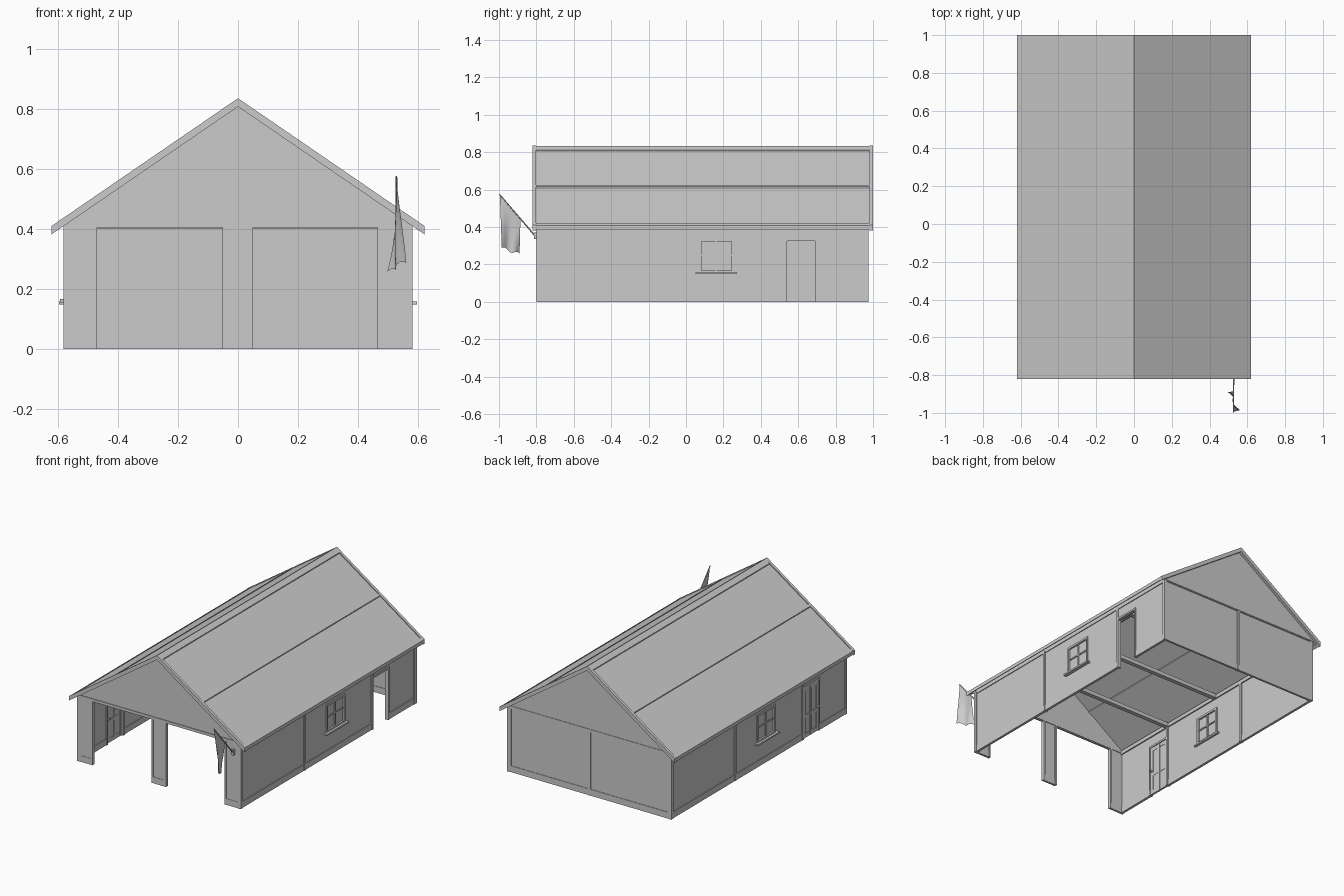
import bpy, bmesh, math
from mathutils import Vector

if "Cube" in bpy.data.objects:
    bpy.data.objects.remove(bpy.data.objects["Cube"])

parts = {}
FRONT, BACK, W, H = -0.80, 0.975, 0.58, 0.41


def hexa(name, co):
    """Add a six-sided block from 4 bottom + 4 top corners to the named part."""
    bm = parts.setdefault(name, bmesh.new())
    v = [bm.verts.new(c) for c in co]
    for f in ((0, 3, 2, 1), (4, 5, 6, 7), (0, 1, 5, 4), (1, 2, 6, 5), (2, 3, 7, 6), (3, 0, 4, 7)):
        bm.faces.new([v[i] for i in f])


def box(name, x0, x1, y0, y1, z0, z1):
    hexa(name, [(x, y, z) for z in (z0, z1) for x, y in ((x0, y0), (x1, y0), (x1, y1), (x0, y1))])


def roof_strip(name, x0, x1, y0, y1, d0, d1):
    """Sloping strip on both roof halves, d = depth below the roof surface."""
    z = lambda x, d: 0.835 - 0.685 * x - d
    for s in (1, -1):
        hexa(name, [(s * x, y, z(x, d)) for d in (d1, d0)
                    for x, y in ((x0, y0), (x1, y0), (x1, y1), (x0, y1))])


# side walls: the left one is the right one turned half a circle about the plan centre
def side_wall(s):
    label = "right" if s > 0 else "left"

    def b(part, x0, x1, y0, y1, z0, z1):
        c = (FRONT + BACK) / 2
        ya, yb = sorted((c + s * (y0 - c), c + s * (y1 - c)))
        xa, xb = sorted((s * x0, s * x1))
        box(label + "_" + part, xa, xb, ya, yb, z0, z1)

    wi, wo = 0.563, 0.573
    wy0, wy1, wz0, wz1 = 0.07, 0.255, 0.155, 0.335
    dy0, dy1, dz = 0.54, 0.69, 0.325
    for y0, y1, z0, z1 in ((FRONT, wy0, 0, H), (wy0, wy1, 0, wz0), (wy0, wy1, wz1, H),
                           (wy1, dy0, 0, H), (dy0, dy1, dz, H), (dy1, BACK, 0, H)):
        b("wall", wi, wo, y0, y1, z0, z1)
    # posts, base boards and top plate
    for y0, y1 in ((FRONT, FRONT + .015), (-.158, -.142), (.525, .54), (BACK - .015, BACK)):
        b("posts", 0.555, W, y0, y1, 0, H)
    for y0, y1 in ((FRONT, dy0), (dy1, BACK)):
        b("base_board", 0.561, 0.577, y0, y1, 0, 0.04)
    b("top_plate", 0.555, 0.578, FRONT, BACK, H - .012, H + .012)
    # window with glass, frame, crossbars and sill
    t = 0.013
    b("window_glass", 0.567, 0.569, wy0, wy1, wz0, wz1)
    for y0, y1, z0, z1 in ((wy0, wy0 + t, wz0, wz1), (wy1 - t, wy1, wz0, wz1),
                           (wy0, wy1, wz1 - t, wz1), (wy0, wy1, wz0, wz0 + t)):
        b("window_frame", 0.556, W, y0, y1, z0, z1)
    ym, zm = (wy0 + wy1) / 2, wz0 + 0.095
    b("window_bars", 0.561, 0.575, ym - .004, ym + .004, wz0, wz1)
    b("window_bars", 0.561, 0.575, wy0, wy1, zm - .004, zm + .004)
    b("window_sill", 0.55, 0.595, wy0 - .018, wy1 + .018, wz0 - .007, wz0 + .003)
    # door casing
    b("door_casing", 0.558, W, dy1, dy1 + .012, 0, dz + .012)
    b("door_casing", 0.558, W, dy0, dy1, dz, dz + .012)
    # closed door only on the left side
    if s < 0:
        b("door", 0.566, 0.572, dy0, dy1, 0.004, dz)
        m = (dy0 + dy1) / 2
        for y0, y1 in ((dy0, dy0 + .02), (m - .008, m + .008), (dy1 - .02, dy1)):
            b("door_rails", 0.563, 0.577, y0, y1, 0.004, dz)
        for z0, z1 in ((.004, .03), (.13, .15), (.3, dz)):
            b("door_rails", 0.564, 0.576, dy0, dy1, z0, z1)
        b("door_knob", 0.55, 0.592, dy1 - .015, dy1 - .005, .155, .167)


side_wall(1)
side_wall(-1)

# back wall with posts, base board and beam
box("back_wall", -.57, .57, BACK - .012, BACK - .004, 0, H)
for x0, x1 in ((-W, -.565), (-.008, .008), (.565, W)):
    box("back_posts", x0, x1, BACK - .02, BACK + .002, 0, H)
box("back_base_board", -.575, .575, BACK - .015, BACK - .001, 0, .04)

# three front piers with edge trim and base board
for x0, x1 in ((-W, -.47), (-.052, .05), (.465, W)):
    box("front_piers", x0 + .002, x1 - .002, FRONT + .003, FRONT + .012, 0, H)
    for a in (x0, x1 - .011):
        box("pier_trim", a, a + .011, FRONT, FRONT + .02, 0, H)
    box("pier_base_board", x0 + .001, x1 - .001, FRONT + .001, FRONT + .015, 0, .04)

# gables and their beams
for name, y, o in (("front", FRONT, 0), ("back", BACK, -.01)):
    bm = parts.setdefault(name + "_gable", bmesh.new())
    f = bm.faces.new([bm.verts.new((x, y + .003 + o, z)) for x, z in
                      ((-W, .405), (W, .405), (W, .42), (0, .818), (-W, .42))])
    r = bmesh.ops.extrude_face_region(bm, geom=[f])
    bmesh.ops.translate(bm, vec=(0, .008, 0), verts=[g for g in r["geom"] if isinstance(g, bmesh.types.BMVert)])
    box(name + "_beam", -W, W, y - .001 + o * 1.2, y + .016 + o * 1.2, .41, .425)

# tie beams inside
for y in (-.36, .0875, .53):
    box("tie_beams", -.565, .565, y - .014, y + .014, .40, .425)

# roof panels, barge boards, battens and ridge cap
roof_strip("roof_panels", 0, .615, -.815, .995, .007, .018)
for y in (-.82, .982):
    roof_strip("barge_boards", 0, .62, y, y + .018, 0, .028)
for x0, x1 in ((0, .03), (.306, .318), (.603, .62)):
    roof_strip("roof_battens", x0, x1, -.818, .998, .001, .024)

# flag pole and wall bracket
p0, p1 = Vector((.527, -.80, .345)), Vector((.527, -.997, .575))
bm = parts.setdefault("flag_pole", bmesh.new())
d = p1 - p0
mat = d.to_track_quat('Z', 'Y').to_matrix().to_4x4()
mat.translation = (p0 + p1) / 2
bmesh.ops.create_cone(bm, cap_ends=True, segments=8, radius1=.004, radius2=.003, depth=d.length, matrix=mat)
box("flag_bracket", .518, .536, -.812, -.798, .335, .37)

# hanging rippled cloth
bm = bmesh.new()
N, M = 10, 10
grid = []
for i in range(N + 1):
    u = i / N
    row = []
    for j in range(M + 1):
        v = j / M
        top = Vector((.527, -.995 + .11 * u, .572 - .13 * u))
        low = Vector((.552 - .05 * u, -.985 + .095 * u, .288 - .033 * u + .008 * math.sin(u * 9)))
        p = top.lerp(low, v)
        p.x += .009 * v * math.sin(u * 8 + v * 2)
        row.append(bm.verts.new(p))
    grid.append(row)
for i in range(N):
    for j in range(M):
        bm.faces.new((grid[i][j], grid[i + 1][j], grid[i + 1][j + 1], grid[i][j + 1]))
parts["flag_cloth"] = bm

# turn every part into an object
for name, bm in parts.items():
    bmesh.ops.recalc_face_normals(bm, faces=bm.faces)
    if name == "flag_cloth":
        for f in bm.faces:
            f.smooth = True
    me = bpy.data.meshes.new(name)
    bm.to_mesh(me)
    bm.free()
    bpy.context.collection.objects.link(bpy.data.objects.new(name, me))
